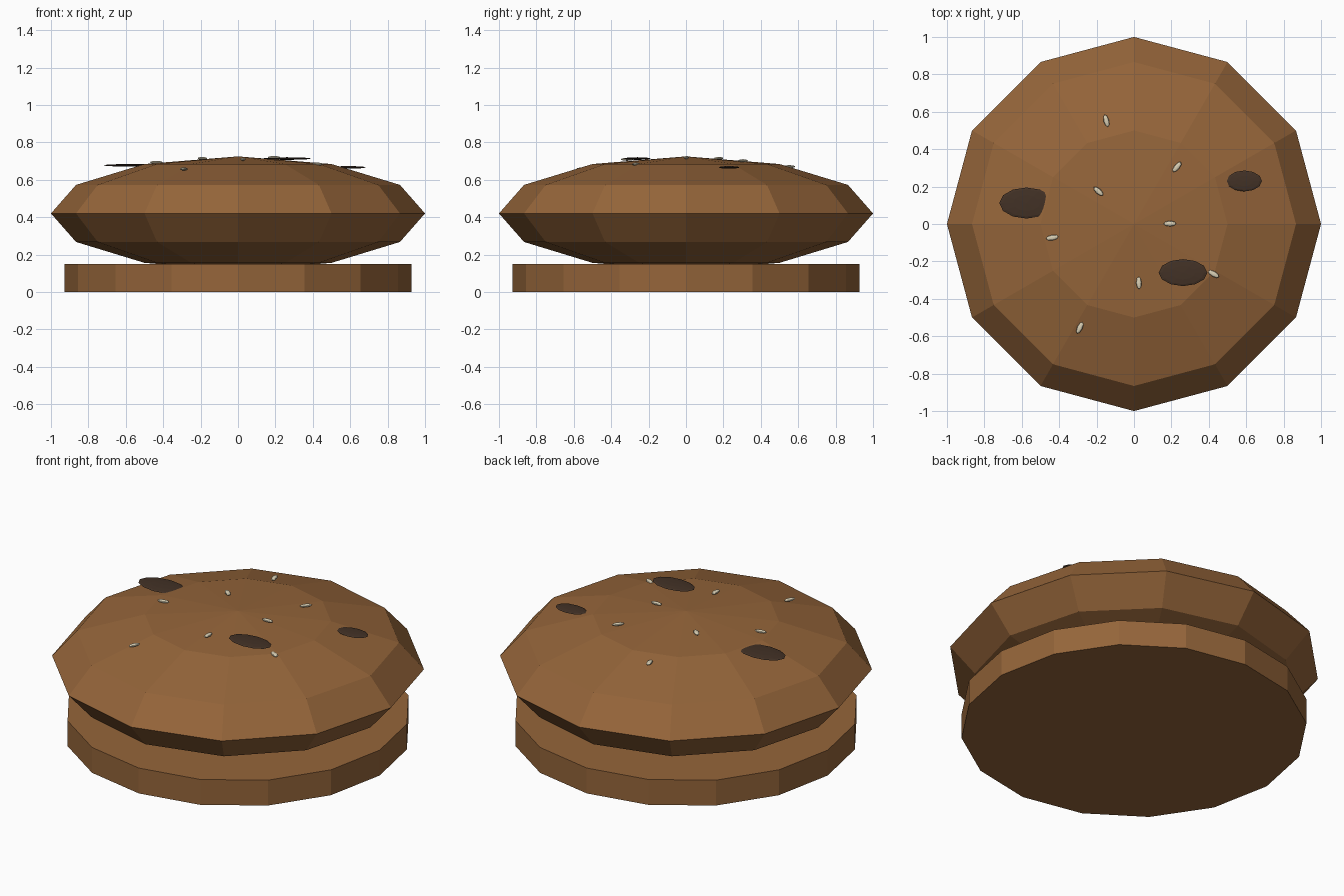
import bpy
import math

cube = bpy.data.objects.get("Cube")
if cube:
    bpy.data.objects.remove(cube, do_unlink=True)


def material(name, colour):
    mat = bpy.data.materials.new(name)
    mat.use_nodes = True
    mat.diffuse_color = (*colour, 1)
    mat.node_tree.nodes["Principled BSDF"].inputs["Base Color"].default_value = (*colour, 1)
    return mat


crust = material("crust_brown", (0.30, 0.13, 0.042))
char = material("char_dark_brown", (0.055, 0.031, 0.019))
cream = material("seed_cream", (0.70, 0.63, 0.46))

CENTRE, HEIGHT = 0.42, 0.305


def dome_height(x, y):
    """Height of the bun's rounded top at a point."""
    return CENTRE + HEIGHT * math.sqrt(1 - x * x - y * y)


def ellipsoid(name, location, scale, mat, turn=0, segments=12, rings=6):
    bpy.ops.mesh.primitive_uv_sphere_add(
        segments=segments, ring_count=rings, radius=1, location=location,
        rotation=(0, 0, math.radians(turn)))
    obj = bpy.context.object
    obj.name = name
    obj.scale = scale
    obj.data.materials.append(mat)
    return obj


# Flat lower bun
bpy.ops.mesh.primitive_cylinder_add(vertices=16, radius=0.927, depth=0.15,
                                    location=(0, 0, 0.075))
base = bpy.context.object
base.name = "bottom_bun"
base.data.materials.append(crust)

# Faceted domed bun
ellipsoid("top_bun", (0, 0, CENTRE), (1, 1, HEIGHT), crust)

# Flat dark toasted patches: x, y, half length, half width
patches = [(-0.575, 0.112, 0.145, 0.083),
           (0.262, -0.26, 0.13, 0.072),
           (0.59, 0.23, 0.094, 0.056)]
for i, (x, y, length, width) in enumerate(patches):
    ellipsoid(f"toasted_patch_{i + 1}", (x, y, dome_height(x, y) + 0.01),
              (length, width, 0.007), char)

# Scattered seeds: x, y, turn in degrees
seeds = [(-0.148, 0.552, 105), (0.23, 0.305, 50), (-0.19, 0.175, 138),
         (0.192, 0.002, 0), (-0.437, -0.073, 10), (0.026, -0.315, 93),
         (0.425, -0.267, -30), (-0.29, -0.555, 65)]
for i, (x, y, turn) in enumerate(seeds):
    ellipsoid(f"seed_{i + 1}", (x, y, dome_height(x, y)),
              (0.034, 0.015, 0.008), cream, turn, 8, 6)
